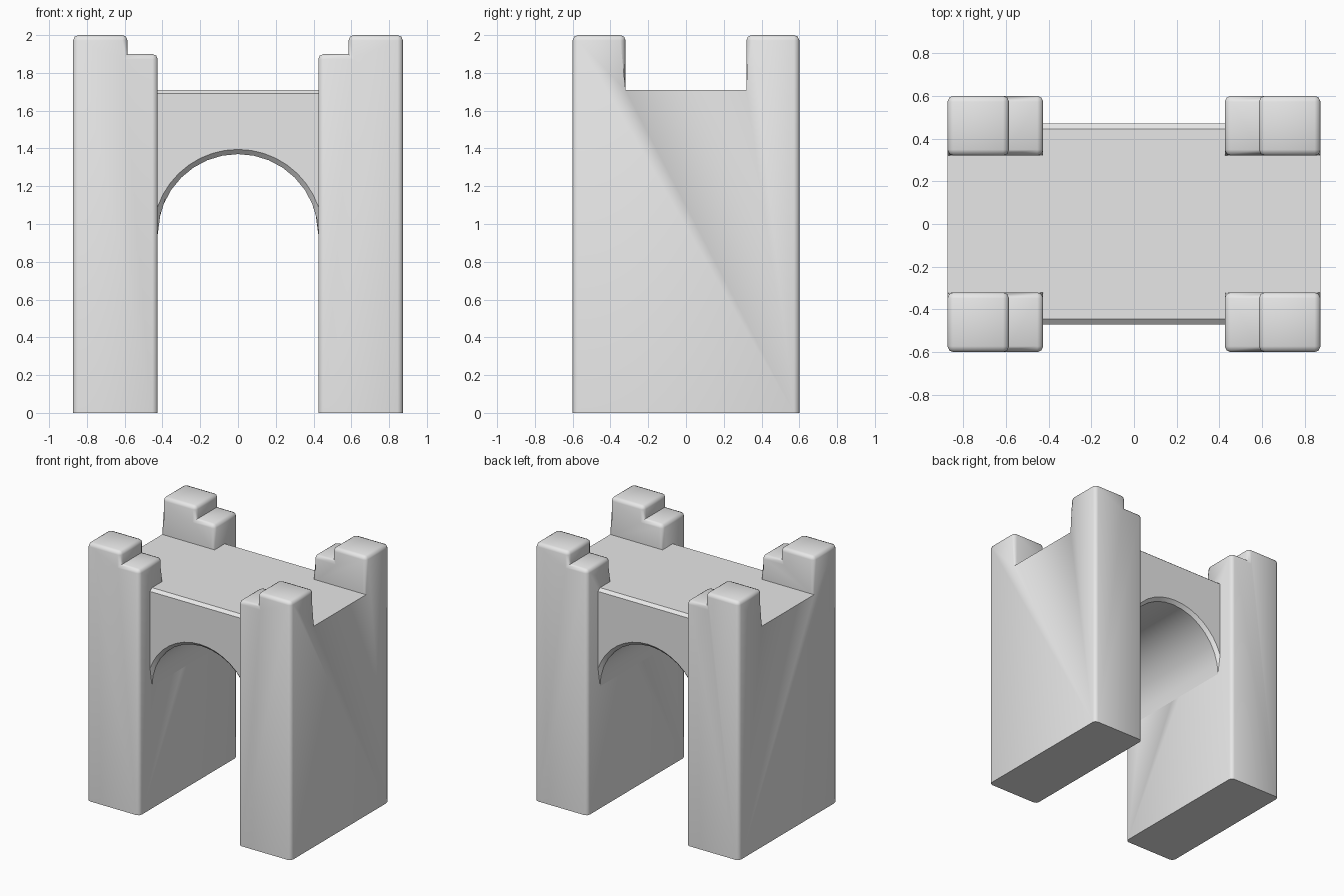
import bpy, bmesh, math
from mathutils import Vector

cube = bpy.data.objects.get("Cube")
if cube:
    bpy.data.objects.remove(cube, do_unlink=True)

stone = bpy.data.materials.new("grey stone")
stone.use_nodes = True
GREY = (0.8, 0.8, 0.8, 1)
stone.diffuse_color = GREY
stone.node_tree.nodes["Principled BSDF"].inputs["Base Color"].default_value = GREY

INNER, STEP, OUTER = 0.425, 0.585, 0.873   # x of opening, tower step, outside
DEPTH, GAP = 0.6, 0.32                     # half depth, half gap between towers
DECK, LOW, TOP = 1.71, 1.9, 2.0            # heights
SPAN_Y, SPRING = 0.47, 0.945


def finish(bm, name, angle):
    bmesh.ops.recalc_face_normals(bm, faces=bm.faces)
    mesh = bpy.data.meshes.new(name)
    bm.to_mesh(mesh)
    bm.free()
    mesh.materials.append(stone)
    ob = bpy.data.objects.new(name, mesh)
    bpy.context.collection.objects.link(ob)
    bpy.ops.object.select_all(action='DESELECT')
    ob.select_set(True)
    bpy.context.view_layer.objects.active = ob
    bpy.ops.object.shade_smooth_by_angle(angle=math.radians(angle))
    return ob


def side_wall(name, side):
    """Wall with two stepped corner towers, made from a U profile."""
    bm = bmesh.new()
    half = [(DEPTH, 0), (DEPTH, LOW), (GAP, LOW), (GAP, DECK)]
    profile = half + [(-y, z) for y, z in reversed(half)]
    face = bm.faces.new([bm.verts.new((side * INNER, y, z)) for y, z in profile])
    out = bmesh.ops.extrude_face_region(bm, geom=[face])["geom"]
    bmesh.ops.translate(bm, vec=(side * (OUTER - INNER), 0, 0),
                        verts=[v for v in out if isinstance(v, bmesh.types.BMVert)])
    bmesh.ops.recalc_face_normals(bm, faces=bm.faces)
    # Raise the outer part of each tower top
    bmesh.ops.bisect_plane(bm, geom=bm.verts[:] + bm.edges[:] + bm.faces[:],
                           plane_co=(side * STEP, 0, 0), plane_no=(1, 0, 0))
    tops = [f for f in bm.faces if f.calc_center_median().z > LOW - 0.01
            and abs(f.calc_center_median().x) > STEP]
    out = bmesh.ops.extrude_face_region(bm, geom=tops)["geom"]
    bmesh.ops.delete(bm, geom=[f for f in tops if f.is_valid], context='FACES_ONLY')
    bmesh.ops.translate(bm, vec=(0, 0, TOP - LOW),
                        verts=[v for v in out if isinstance(v, bmesh.types.BMVert)])
    bmesh.ops.recalc_face_normals(bm, faces=bm.faces)
    bmesh.ops.dissolve_limit(bm, angle_limit=0.02, verts=bm.verts, edges=bm.edges)
    # Round the outside corners, leaving the base and deck edges sharp
    edges = []
    for e in bm.edges:
        z = [v.co.z for v in e.verts]
        flat = abs(z[0] - z[1]) < 0.01 and z[0] < DECK + 0.01
        if e.is_manifold and e.is_convex and e.calc_face_angle() > 0.5 and not flat:
            edges.append(e)
    bmesh.ops.bevel(bm, geom=edges, offset=0.028, segments=2, profile=0.5,
                    affect='EDGES', clamp_overlap=True)
    return finish(bm, name, 50)


def arch_ring(bm, y, radius, top):
    """One cross-section of the span: arch below, straight top."""
    start = math.acos(min(1, INNER / radius))
    n = 16
    pts = []
    for i in range(n + 1):
        a = start + (math.pi - 2 * start) * i / n
        pts.append((radius * math.cos(a), SPRING + radius * math.sin(a)))
    pts += [(-INNER, top), (INNER, top)]
    return [bm.verts.new((x, y, z)) for x, z in pts]


# Side walls with towers
side_wall("left_wall", 1)
side_wall("right_wall", -1)

# Arched span with chamfered rims
bm = bmesh.new()
edge = 0.025
rings = [arch_ring(bm, -SPAN_Y, INNER + edge, DECK - 0.02),
         arch_ring(bm, -SPAN_Y + edge, INNER, DECK),
         arch_ring(bm, SPAN_Y - edge, INNER, DECK),
         arch_ring(bm, SPAN_Y, INNER + edge, DECK - 0.02)]
for a, b in zip(rings, rings[1:]):
    for i in range(len(a)):
        j = (i + 1) % len(a)
        bm.faces.new((a[i], a[j], b[j], b[i]))
bm.faces.new(rings[0])
bm.faces.new(rings[-1])
finish(bm, "arched_span", 30)
